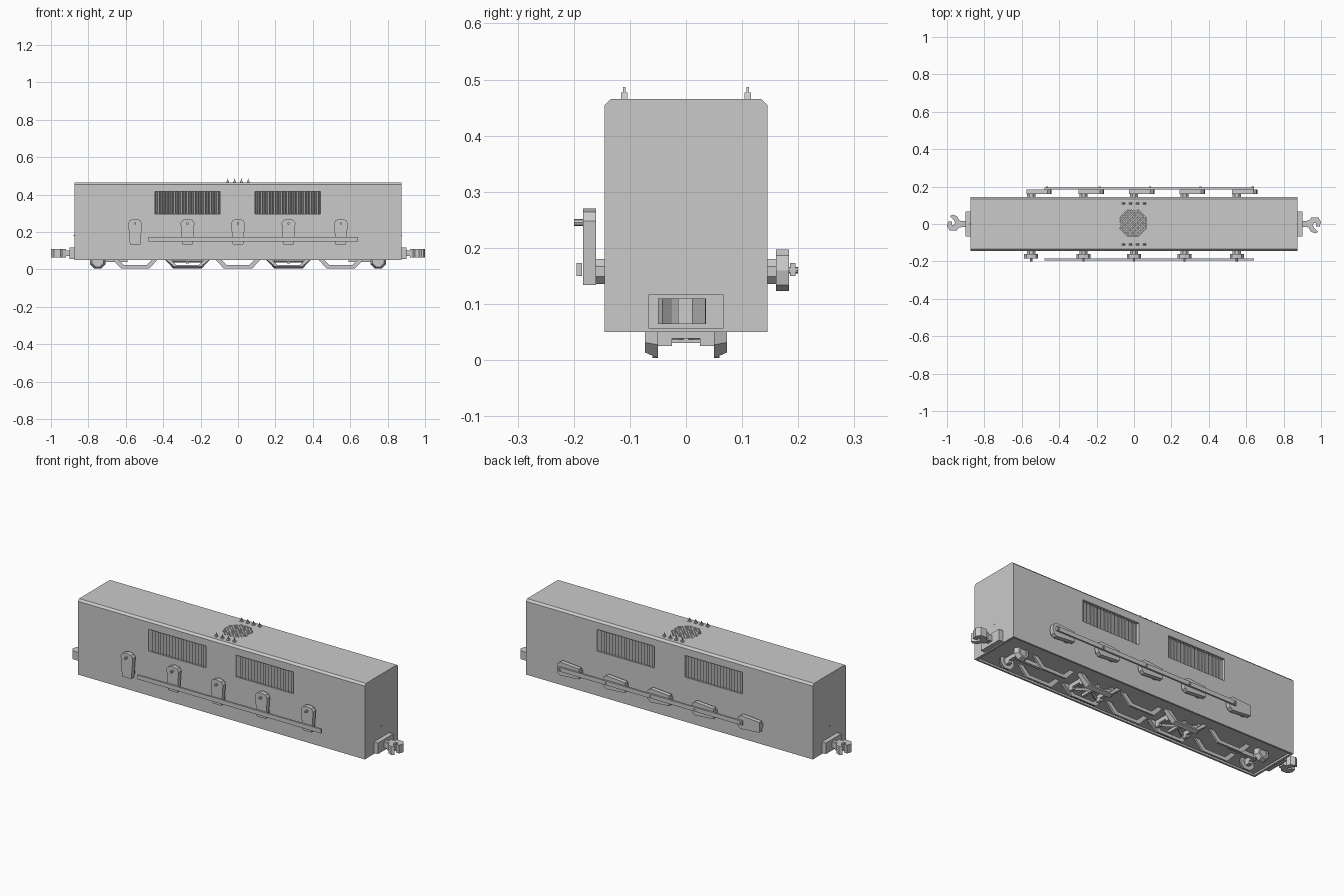
import bpy, bmesh, math
from mathutils import Vector, Matrix

if "Cube" in bpy.data.objects:
    bpy.data.objects.remove(bpy.data.objects["Cube"], do_unlink=True)

GREY = (0.59, 0.59, 0.59, 1)
mat = bpy.data.materials.new("plain grey")
mat.use_nodes = True
mat.diffuse_color = GREY
mat.node_tree.nodes["Principled BSDF"].inputs["Base Color"].default_value = GREY


def finish(name, bm):
    bmesh.ops.recalc_face_normals(bm, faces=bm.faces)
    mesh = bpy.data.meshes.new(name)
    bm.to_mesh(mesh)
    bm.free()
    mesh.materials.append(mat)
    ob = bpy.data.objects.new(name, mesh)
    bpy.context.collection.objects.link(ob)
    return ob


def add_box(bm, lo, hi, turn=0):
    lo, hi = Vector(lo), Vector(hi)
    m = (Matrix.Translation((lo + hi) / 2) @ Matrix.Rotation(turn, 4, "Z")
         @ Matrix.Diagonal((*(hi - lo), 1)))
    bmesh.ops.create_cube(bm, size=1, matrix=m)


def add_prism(bm, outline, a, b, axis, far_outline=None):
    """Loft a flat outline from a to b along an axis, optionally to another outline."""
    def place(p, d):
        return {"x": (d, p[0], p[1]), "y": (p[0], d, p[1]), "z": (p[0], p[1], d)}[axis]
    rings = [[bm.verts.new(place(p, d)) for p in o]
             for o, d in ((outline, a), (far_outline or outline, b))]
    bm.faces.new(rings[0])
    bm.faces.new(rings[1])
    n = len(outline)
    for i in range(n):
        j = (i + 1) % n
        bm.faces.new((rings[0][i], rings[0][j], rings[1][j], rings[1][i]))


def add_rod(bm, start, end, r, sides=8):
    start, end = Vector(start), Vector(end)
    d = end - start
    m = Matrix.Translation((start + end) / 2) @ d.to_track_quat("Z", "Y").to_matrix().to_4x4()
    bmesh.ops.create_cone(bm, cap_ends=True, segments=sides, radius1=r, radius2=r,
                          depth=d.length, matrix=m)


def ngon(cx, cy, r, n=8):
    return [(cx + r * math.cos((i + .5) * math.tau / n),
             cy + r * math.sin((i + .5) * math.tau / n)) for i in range(n)]


# Body shell with chamfered roof edges
L, W, BOTTOM, ROOF, C = 0.875, 0.145, 0.05, 0.465, 0.011
bm = bmesh.new()
add_prism(bm, [(-W, BOTTOM), (W, BOTTOM), (W, ROOF - C), (W - C, ROOF),
               (-W + C, ROOF), (-W, ROOF - C)], -L, L, "x")
body = finish("body", bm)

# Cut side vents, roof fan opening and underside recess
VENTS = ((-0.445, -0.095), (0.09, 0.44))
V_LO, V_HI, V_DEEP = 0.295, 0.415, 0.02
FAN_R = 0.077
bm = bmesh.new()
for s in (-1, 1):
    for a, b in VENTS:
        add_box(bm, (a, s * W - V_DEEP, V_LO), (b, s * W + V_DEEP, V_HI))
add_prism(bm, ngon(-0.005, 0.005, FAN_R), ROOF - 0.02, ROOF + 0.02, "z")
add_box(bm, (-L + 0.012, -W + 0.01, 0.03), (L - 0.012, W - 0.01, BOTTOM + 0.01))
cutter = finish("opening_cutter", bm)
cutter.hide_render = True
mod = body.modifiers.new("openings", "BOOLEAN")
mod.operation, mod.solver, mod.object = "DIFFERENCE", "EXACT", cutter
bpy.context.view_layer.objects.active = body
bpy.ops.object.modifier_apply(modifier=mod.name)
bpy.data.objects.remove(cutter, do_unlink=True)

# Slanted knife-edged vertical louvres in the vents
for s, side in ((-1, "front"), (1, "back")):
    bm = bmesh.new()
    for a, b in VENTS:
        n = 20
        step = (b - a) / n
        for i in range(n):
            x = (a + b) / 2 - s * (i + .5 - n / 2) * step
            front, back = s * (W - .0005), s * (W - V_DEEP)
            add_prism(bm, [(x + s * .004, front), (x - s * .003, back), (x - s * .007, back)],
                      V_LO, V_HI, "z")
    finish(side + "_louvres", bm)

# Crossed bars flush with the roof over the fan
bm = bmesh.new()
for t in (-1, 1):
    for i in range(-5, 6):
        off = i * 0.0125
        half = min(FAN_R * 0.92, FAN_R * 1.3 - abs(off)) - 0.002
        mid = Vector((-0.005, 0.005, ROOF - 0.003 + t * 0.0003)) + Vector((-t, 1, 0)) * off * 0.707
        size = Vector((half, 0.0034, 0.0025))
        add_box(bm, mid - size, mid + size, t * math.pi / 4)
finish("roof_fan_grille", bm)

# Small roof fins in two rows
bm = bmesh.new()
for y in (-0.11, 0.11):
    for x in (-0.055, -0.018, 0.018, 0.055):
        add_prism(bm, [(x - .008, ROOF), (x + .008, ROOF), (x + .003, 0.477), (x - .003, 0.477)],
                  y - .006, y + .006, "y")
        add_prism(bm, [(x - .003, 0.477), (x + .003, 0.477), (x, 0.487)],
                  y - .0025, y + .0025, "y")
finish("roof_fins", bm)

# Buffer plates, hooked couplers and end lamps, turned half round for the other end
HOOK = [(.92, -.015), (.935, -.02), (.945, -.04), (.968, -.05), (.984, -.042), (.966, -.025),
        (.956, -.008), (.962, .006), (.972, .004), (.972, -.012), (.993, -.014), (1, .012),
        (.985, .035), (.95, .036), (.935, .02), (.92, .016)]
for s, end in ((1, "left"), (-1, "right")):
    half_turn = Matrix.Rotation(0 if s > 0 else math.pi, 3, "Z")
    bm = bmesh.new()
    add_box(bm, (L, -.067, .056), (.9, .067, .117))
    bmesh.ops.rotate(bm, verts=bm.verts, matrix=half_turn)
    finish(end + "_buffer_plate", bm)
    bm = bmesh.new()
    add_box(bm, (.9, -.015, .072), (.925, .016, .102))
    add_prism(bm, HOOK, .064, .11, "z")
    bmesh.ops.rotate(bm, verts=bm.verts, matrix=half_turn)
    finish(end + "_coupler", bm)
    bm = bmesh.new()
    add_box(bm, (s * L - .004, -.0025, .1775), (s * L + .001, .0025, .1825))
    finish(end + "_end_lamp", bm)

# Drive cranks: upright on the front, lying towards +x on the back
AXLES = (-0.55, -0.27, 0, 0.27, 0.55)
AXLE_Z = 0.16
CRANK = [(-.028, -.026), (-.037, .088), (-.026, .104), (0, .11),
         (.026, .104), (.037, .088), (.028, -.026)]
for s, side in ((-1, "front"), (1, "back")):
    for i, x in enumerate(AXLES):
        def put(p):
            u, v = p if s < 0 else (p[1], -p[0])
            return (x + u, AXLE_Z + v)
        bm = bmesh.new()
        add_prism(bm, [put(p) for p in CRANK], s * .16, s * .184, "y")
        add_prism(bm, ngon(x, AXLE_Z - .002, .024), s * W, s * .16, "y")
        px, pz = put((0, .085))
        add_rod(bm, (px, s * .18, pz), (px, s * .2, pz), .006)
        finish(f"{side}_crank_{i + 1}", bm)
    bm = bmesh.new()
    add_box(bm, (-.478, s * .19 - .005, .15), (.642, s * .19 + .005, .173))
    finish(side + "_side_rod", bm)

# Underframe: hanging trapezoid hangers at each axle, the braced pair bevelled
HANGER = [(-.13, .062), (-.075, .004), (.075, .004), (.13, .062), (.1, .062),
          (.06, .022), (-.06, .022), (-.1, .062)]
BEVELLED = [(u * .94 if w < .01 else u, .014 if w < .01 else w) for u, w in HANGER]
ARCH = [(-.06, .06), (-.06, .025), (-.025, .025), (-.025, .038),
        (.025, .038), (.025, .025), (.06, .025), (.06, .06)]
for i, x in enumerate(AXLES):
    braced = i % 2
    bm = bmesh.new()
    for s in (-1, 1):
        add_prism(bm, [(x + u, w) for u, w in HANGER], s * .05, s * (.073 if braced else .06),
                  "y", [(x + u, w) for u, w in BEVELLED] if braced else None)
    if braced:
        for t in (-1, 1):
            add_rod(bm, (x - .08, -.055 * t, .046), (x + .08, .055 * t, .046), .009, 4)
            add_prism(bm, ARCH, x + t * .085 - .008, x + t * .085 + .008, "x")
        add_box(bm, (x - .007, -.06, .03), (x + .007, .06, .046))
    finish(f"axle_hanger_{i + 1}", bm)

# Octagonal coned guide wheels near both ends
for s, end in ((1, "left"), (-1, "right")):
    bm = bmesh.new()
    x, z = s * .75, .044
    for t in (-1, 1):
        wide, narrow, inner = (ngon(x, z, r) for r in (.044, .033, .022))
        for k in range(8):
            j = (k + 1) % 8
            add_prism(bm, [wide[k], wide[j], inner[j], inner[k]], t * .05, t * .073, "y",
                      [narrow[k], narrow[j], inner[j], inner[k]])
        add_prism(bm, ngon(x, z, .022), t * .056, t * .066, "y")
    add_prism(bm, ARCH, x - .01, x + .01, "x")
    finish(end + "_guide_wheels", bm)
    bm = bmesh.new()
    add_box(bm, (x - s * .16, -.008, .04), (x, .008, .062))
    finish(end + "_guide_arm", bm)
